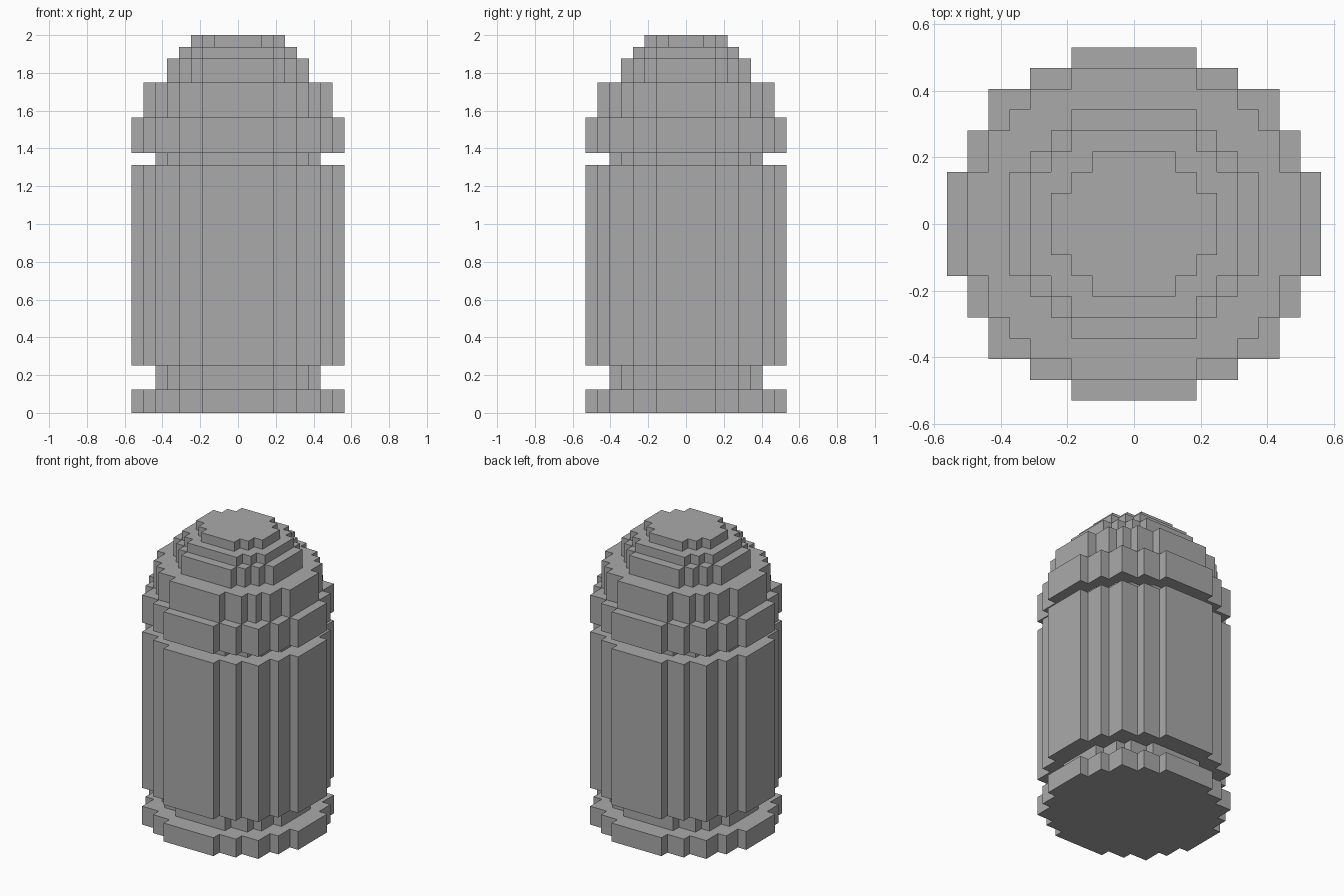
import bpy
import bmesh

cube = bpy.data.objects.get("Cube")
if cube:
    bpy.data.objects.remove(cube, do_unlink=True)

UNIT = 1 / 16  # edge of one voxel

# One flat colour
grey = bpy.data.materials.new("plain_grey")
grey.use_nodes = True
colour = (0.4, 0.4, 0.4, 1)
grey.diffuse_color = colour
grey.node_tree.nodes["Principled BSDF"].inputs["Base Color"].default_value = colour


def stepped_outline(steps):
    """Mirror one quarter of a staircase, given as (half width, half depth), into a full loop."""
    quarter = []
    for i, (x, y) in enumerate(steps):
        quarter.append((x, y))
        if i + 1 < len(steps):
            quarter.append((x, steps[i + 1][1]))
    half = quarter + [(x, -y) for x, y in reversed(quarter)]
    return half + [(-x, y) for x, y in reversed(half)]


def slab(name, steps, bottom, top):
    """Extrude a stepped outline between two voxel heights."""
    bm = bmesh.new()
    verts = [bm.verts.new((x * UNIT, y * UNIT, bottom * UNIT))
             for x, y in stepped_outline(steps)]
    base = bm.faces.new(verts)
    ext = bmesh.ops.extrude_face_region(bm, geom=[base], use_keep_orig=True)
    raised = [v for v in ext["geom"] if isinstance(v, bmesh.types.BMVert)]
    bmesh.ops.translate(bm, verts=raised, vec=(0, 0, (top - bottom) * UNIT))
    bmesh.ops.recalc_face_normals(bm, faces=bm.faces)
    mesh = bpy.data.meshes.new(name)
    bm.to_mesh(mesh)
    bm.free()
    mesh.materials.append(grey)
    obj = bpy.data.objects.new(name, mesh)
    bpy.context.collection.objects.link(obj)


# Plan shapes, in voxels
wide = [(3, 8.5), (5, 7.5), (7, 6.5), (8, 4.5), (9, 2.5)]
shoulder = [(3, 7.5), (5, 6.5), (6, 5.5), (7, 4.5), (8, 2.5)]
neck = [(3, 6.5), (5, 5.5), (6, 4.5), (7, 2.5)]
dome = [(3, 5.5), (4, 4.5), (5, 3.5), (6, 2.5)]
crown = [(3, 4.5), (4, 3.5), (5, 2.5)]
tip = [(2, 3.5), (3, 2.5), (4, 1.5)]

# Stack from the ground up
slab("base_rim", wide, 0, 2)
slab("lower_groove", neck, 2, 4)
slab("main_body", wide, 4, 21)
slab("upper_groove", neck, 21, 22)
slab("upper_rim", wide, 22, 25)
slab("shoulder_tier", shoulder, 25, 28)
slab("dome_tier", dome, 28, 30)
slab("crown_tier", crown, 30, 31)
slab("tip_tier", tip, 31, 32)
